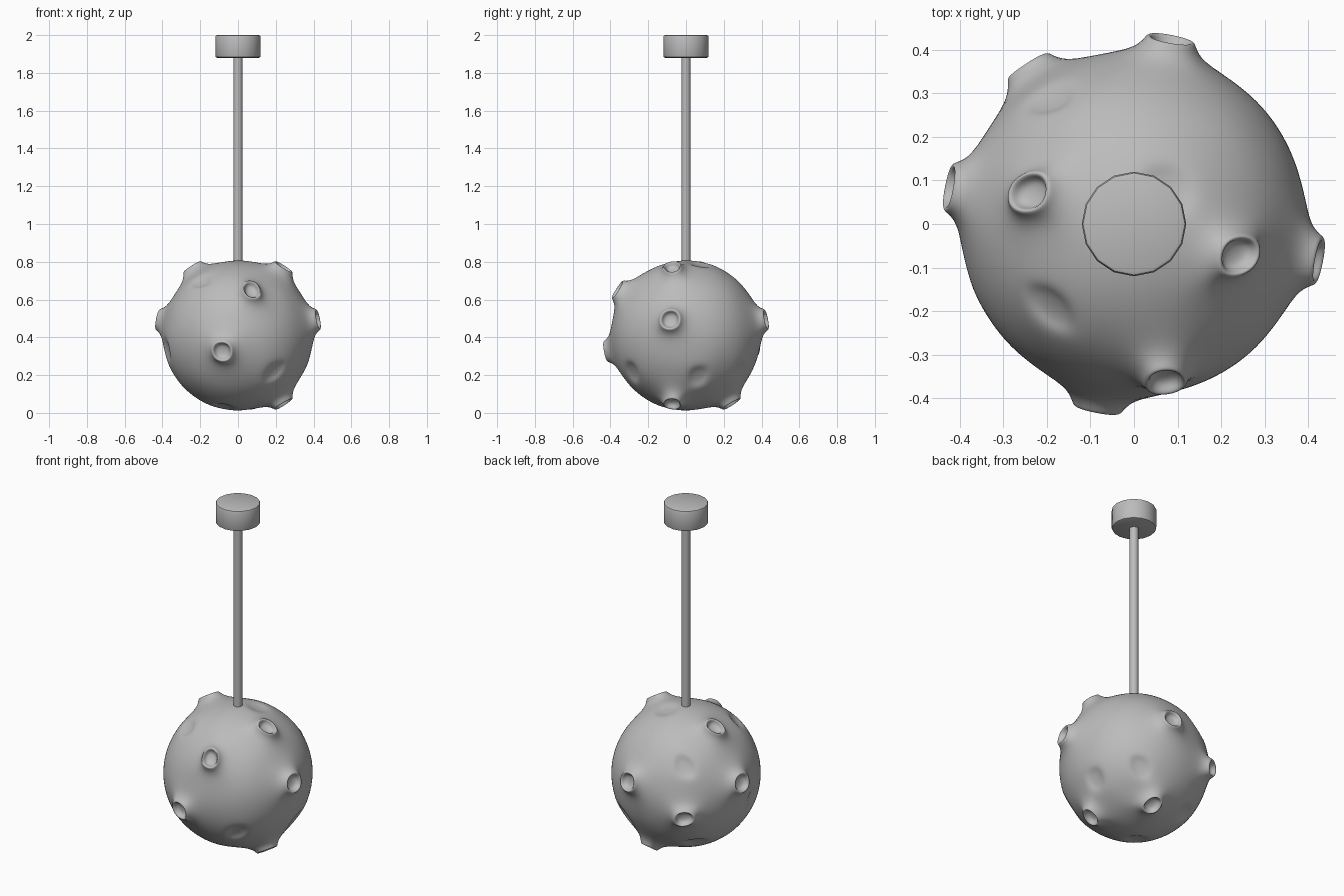
import bpy, bmesh, math
from mathutils import Vector

cube = bpy.data.objects.get("Cube")
if cube:
    bpy.data.objects.remove(cube, do_unlink=True)

GREY = (0.5, 0.5, 0.5, 1)
mat = bpy.data.materials.new("plain grey")
mat.use_nodes = True
mat.diffuse_color = GREY
mat.node_tree.nodes["Principled BSDF"].inputs["Base Color"].default_value = GREY

RADIUS = 0.415
CENTRE = 0.41
N, F = 0.25, 0.75  # near and far cell positions on each cube side


def make_object(name, bm):
    mesh = bpy.data.meshes.new(name)
    bm.to_mesh(mesh)
    bm.free()
    mesh.materials.append(mat)
    obj = bpy.data.objects.new(name, mesh)
    bpy.context.collection.objects.link(obj)
    return obj


def smooth(obj, angle):
    bpy.ops.object.select_all(action="DESELECT")
    obj.select_set(True)
    bpy.context.view_layer.objects.active = obj
    bpy.ops.object.shade_smooth_by_angle(angle=math.radians(angle))


def on_sphere(p):
    return Vector([math.tan(c * math.pi / 4) for c in p]).normalized()


def shape_cell(bm, cell, steps):
    """Extrude the cell facing a direction through (scale, height) rings."""
    d = on_sphere(cell)
    face = max(bm.faces, key=lambda f: f.calc_center_median().normalized().dot(d))
    base = [v.co.copy() for v in face.verts]
    mid = sum(base, Vector()) / len(base)
    for scale, height in steps:
        ring = list(face.verts)
        face = bmesh.ops.extrude_discrete_faces(bm, faces=[face])["faces"][0]
        for v, co in zip(face.verts, base):
            v.co = mid + (co - mid) * scale + d * height


# Cratered globe: evenly gridded cube sphere
bm = bmesh.new()
bmesh.ops.create_cube(bm, size=2)
bmesh.ops.subdivide_edges(bm, edges=bm.edges[:], cuts=3, use_grid_fill=True)
for v in bm.verts:
    v.co = on_sphere(v.co) * RADIUS

craters = [(-N, -1, -N), (N, -1, F), (1, -N, N), (F, -N, 1), (-F, N, 1),
           (-1, N, N), (N, 1, N), (-F, 1, -N), (F, -N, -1), (N, F, -1)]
dents = [(F, -1, -F), (1, N, -F), (-F, -F, 1), (N, N, 1), (-F, 1, F),
         (F, 1, -F), (-1, -N, -N), (-N, -N, -1), (-F, F, -1)]
for cell in craters:
    shape_cell(bm, cell, [(0.8, 0.045), (0.6, 0.04), (0.48, 0.01)])
for cell in dents:
    shape_cell(bm, cell, [(0.65, -0.02)])
globe = make_object("cratered_globe", bm)
globe.location.z = CENTRE
sub = globe.modifiers.new("smooth surface", "SUBSURF")
sub.levels = sub.render_levels = 3
for p in globe.data.polygons:
    p.use_smooth = True


def cylinder(name, radius, z0, z1, bevel=0):
    bm = bmesh.new()
    bmesh.ops.create_cone(bm, cap_ends=True, segments=16, radius1=radius,
                          radius2=radius, depth=z1 - z0)
    if bevel:
        rims = [e for e in bm.edges if abs(e.verts[0].co.z - e.verts[1].co.z) < 1e-4]
        bmesh.ops.bevel(bm, geom=rims, offset=bevel, segments=2, profile=0.5,
                        affect="EDGES")
    obj = make_object(name, bm)
    obj.location.z = (z0 + z1) / 2
    smooth(obj, 40)


# Hanging rod and ceiling mount
cylinder("hanging_rod", 0.024, 0.76, 1.89)
cylinder("ceiling_mount", 0.12, 1.88, 2.0, bevel=0.01)
